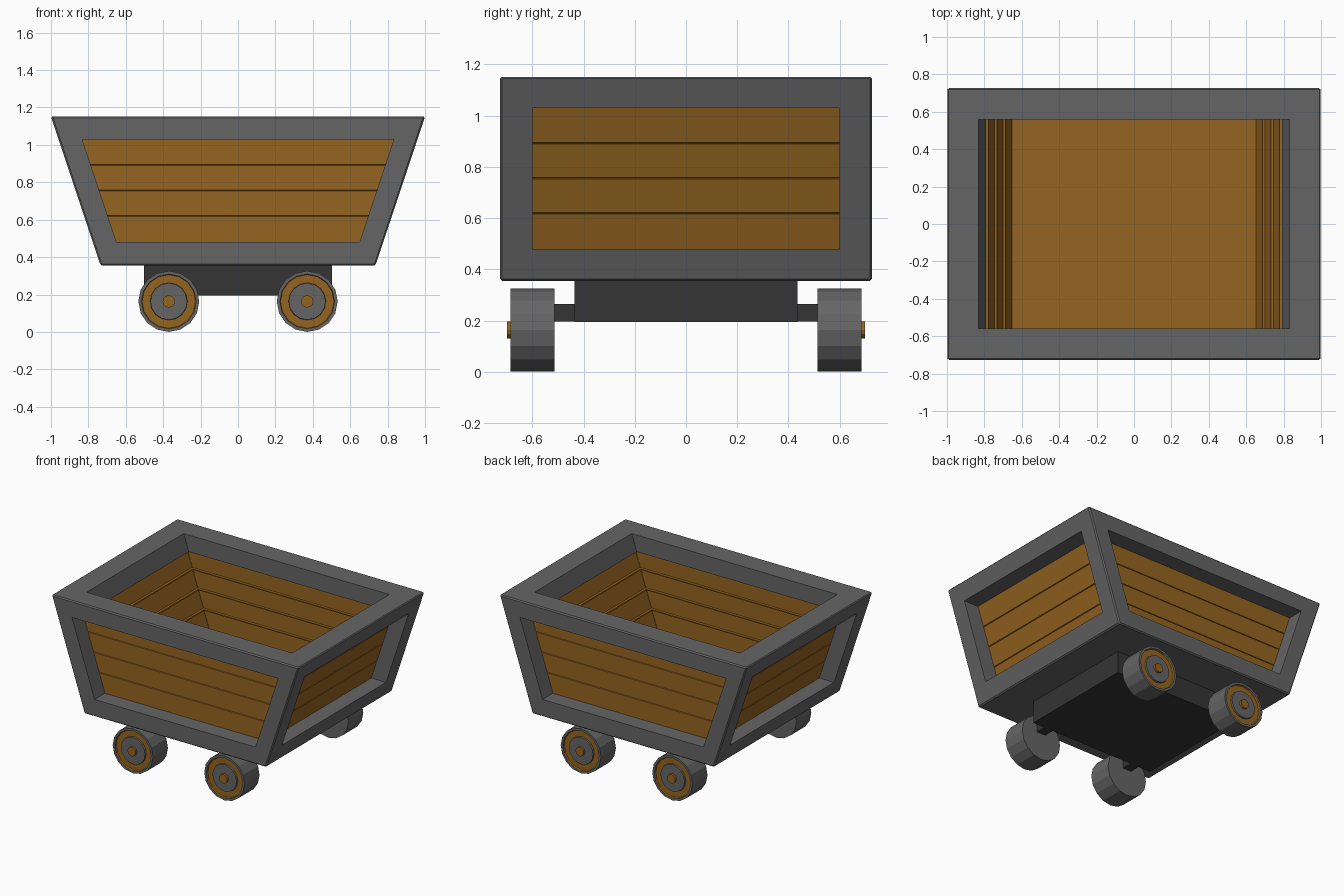
import bpy, bmesh, math

if "Cube" in bpy.data.objects:
    bpy.data.objects.remove(bpy.data.objects["Cube"])


def material(name, rgb):
    m = bpy.data.materials.new(name)
    m.diffuse_color = (*rgb, 1)
    m.use_nodes = True
    m.node_tree.nodes["Principled BSDF"].inputs["Base Color"].default_value = m.diffuse_color
    return m


WOOD = material("wood", (0.30, 0.13, 0.015))
DARK = material("dark_metal", (0.035, 0.035, 0.035))
STEEL = material("steel", (0.13, 0.13, 0.13))


def loft(name, rings, mats, cap_top=True):
    """Stack of rectangles (half_x, half_y, z) joined into one shell."""
    bm = bmesh.new()
    loops = [[bm.verts.new((sx * hx, sy * hy, z))
              for sx, sy in ((-1, -1), (1, -1), (1, 1), (-1, 1))] for hx, hy, z in rings]
    for a, b in zip(loops, loops[1:]):
        for i in range(4):
            j = (i + 1) % 4
            bm.faces.new((a[i], a[j], b[j], b[i]))
    bm.faces.new(loops[0][::-1])
    if cap_top:
        bm.faces.new(loops[-1])
    return finish(name, bm, mats)


def finish(name, bm, mats):
    bmesh.ops.recalc_face_normals(bm, faces=bm.faces[:])
    me = bpy.data.meshes.new(name)
    bm.to_mesh(me)
    bm.free()
    for m in mats:
        me.materials.append(m)
    ob = bpy.data.objects.new(name, me)
    bpy.context.collection.objects.link(ob)
    return ob


def lathe(name, profile, loc, side, mats, ring_mats, sides=16):
    """Spin (radius, y) points about the y axis; side flips it in y."""
    bm = bmesh.new()
    rings = []
    for r, y in profile:
        rings.append([bm.verts.new((loc[0] + r * math.sin(2 * math.pi * k / sides), side * y,
                                    loc[2] + r * math.cos(2 * math.pi * k / sides)))
                      for k in range(sides)])
    for n, (a, b) in enumerate(zip(rings, rings[1:])):
        for i in range(sides):
            j = (i + 1) % sides
            bm.faces.new((a[i], a[j], b[j], b[i])).material_index = ring_mats[n]
    bm.faces.new(rings[0])
    bm.faces.new(rings[-1]).material_index = ring_mats[-1]
    return finish(name, bm, mats)


# Tapered frame: solid body, then hollowed from the top and through both pairs of sides
frame = loft("cart_frame", [(0.735, 0.727, 0.355), (1.0, 0.727, 1.152)], [STEEL])
bev = frame.modifiers.new("soft_edges", 'BEVEL')
bev.width, bev.segments = 0.008, 1
cutters = [
    loft("cut_top", [(0.607, 0.56, 0.48), (0.88, 0.56, 1.30)], []),
    loft("cut_sides", [(0.65, 1.2, 0.48), (0.833, 1.2, 1.03)], []),
    loft("cut_ends", [(1.5, 0.60, 0.48), (1.5, 0.60, 1.03)], []),
]
bpy.context.view_layer.objects.active = frame
for c in cutters:
    c.hide_render = True
    b = frame.modifiers.new(c.name, 'BOOLEAN')
    b.operation, b.object, b.solver = 'DIFFERENCE', c, 'EXACT'
for m in list(frame.modifiers):
    bpy.ops.object.modifier_apply(modifier=m.name)
for c in cutters:
    bpy.data.objects.remove(c)

# Wooden tray: thin sloping shell with three plank grooves
def tray_x(z):
    return 0.652 + (z - 0.48) * 0.333


rings = [(tray_x(0.484), 0.602, 0.484)]
for z in (0.62, 0.757, 0.893):
    for dz, d in ((-0.007, 0), (-0.004, 0.012), (0.004, 0.012), (0.007, 0)):
        rings.append((tray_x(z + dz) - d, 0.602 - d, z + dz))
rings.append((tray_x(1.045), 0.602, 1.045))
tray = loft("wooden_tray", rings, [WOOD], cap_top=False)
sol = tray.modifiers.new("thickness", 'SOLIDIFY')
sol.thickness, sol.offset = 0.008, 1

# Chassis block and axles
loft("chassis", [(0.503, 0.435, 0.195), (0.503, 0.435, 0.36)], [DARK])
for x, label in ((-0.37, "left"), (0.37, "right")):
    axle = loft(f"axle_{label}", [(0.035, 0.52, 0.196), (0.035, 0.52, 0.265)], [DARK])
    axle.location.x = x
    # Wheels with a recessed wooden ring, and wooden hub caps
    for side, end in ((-1, "front"), (1, "back")):
        loc = (x, 0, 0.163)
        lathe(f"wheel_{end}_{label}",
              [(0.163, 0.513), (0.163, 0.685), (0.146, 0.685), (0.143, 0.672),
               (0.10, 0.672), (0.098, 0.684)],
              loc, side, [STEEL, WOOD], [0, 0, 1, 1, 0, 0])
        lathe(f"hub_{end}_{label}", [(0.033, 0.67), (0.033, 0.70)],
              loc, side, [WOOD], [0], 12)
